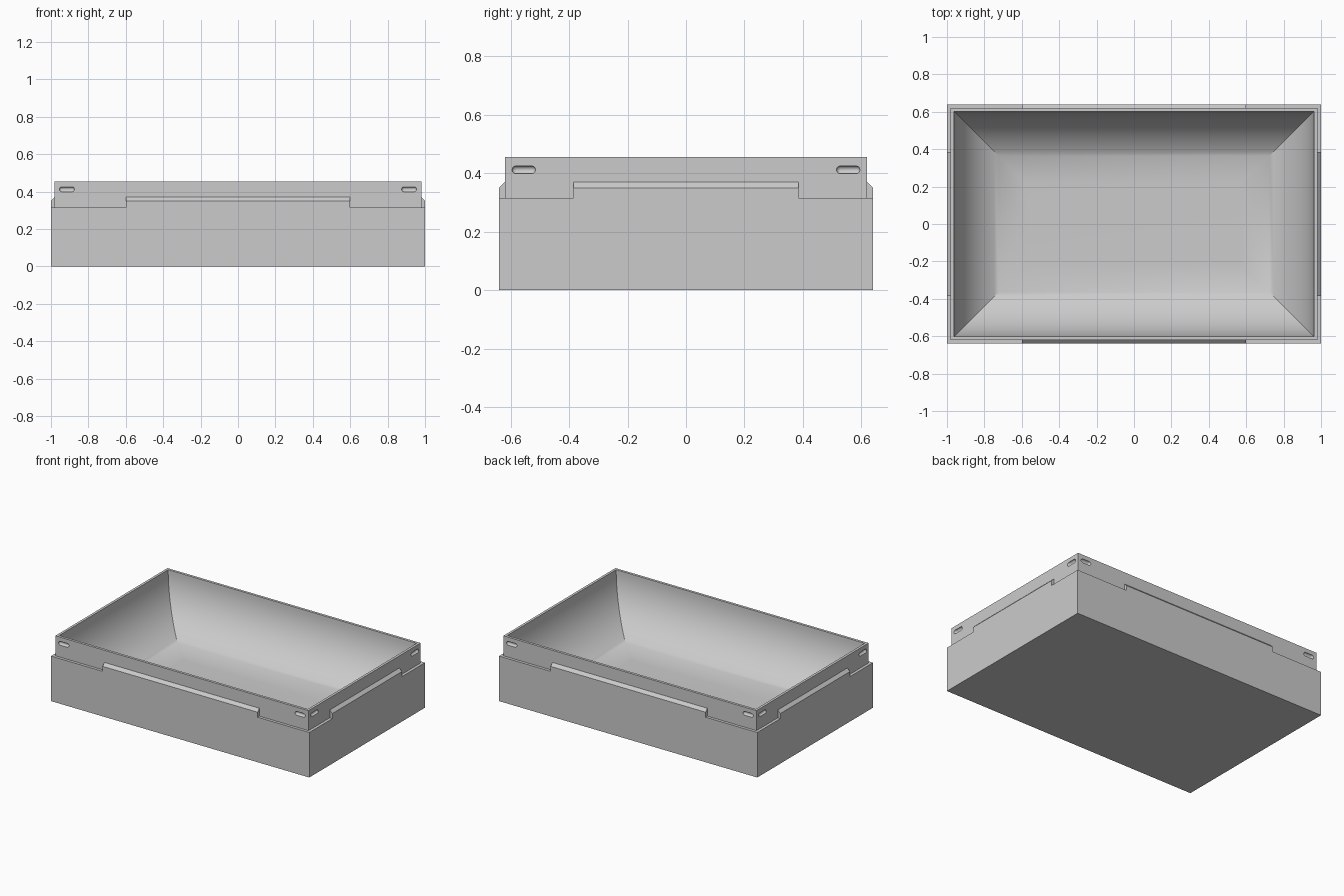
import bpy, bmesh, math
from mathutils import Matrix, Vector

if "Cube" in bpy.data.objects:
    bpy.data.objects.remove(bpy.data.objects["Cube"], do_unlink=True)

HX, HY = 1.0, 0.64            # half size of the base
LEDGE, TOP = 0.315, 0.455     # ledge and rim heights
STEP, WALL = 0.02, 0.018      # ledge width, rim thickness
RADIUS = 0.385                # cove radius of the basin

grey = bpy.data.materials.new("plain_grey")
grey.use_nodes = True
grey.diffuse_color = (0.6, 0.6, 0.6, 1)
grey.node_tree.nodes["Principled BSDF"].inputs["Base Color"].default_value = grey.diffuse_color


def make_object(name, bm):
    bmesh.ops.recalc_face_normals(bm, faces=bm.faces)
    mesh = bpy.data.meshes.new(name)
    bm.to_mesh(mesh)
    bm.free()
    mesh.materials.append(grey)
    obj = bpy.data.objects.new(name, mesh)
    bpy.context.collection.objects.link(obj)
    return obj


def loft(name, rings):
    """Closed solid through a list of point rings."""
    bm = bmesh.new()
    loops = [[bm.verts.new(p) for p in ring] for ring in rings]
    n = len(loops[0])
    for a, b in zip(loops, loops[1:]):
        for i in range(n):
            j = (i + 1) % n
            bm.faces.new((a[i], a[j], b[j], b[i]))
    bm.faces.new(loops[0])
    bm.faces.new(loops[-1])
    return make_object(name, bm)


def rectangle(inset, z):
    x, y = HX - inset, HY - inset
    return [(-x, -y, z), (x, -y, z), (x, y, z), (-x, y, z)]


# Tray body: stepped outside, mitred quarter-round basin inside
profile = [(0, 0), (0, LEDGE), (STEP, LEDGE), (STEP, TOP)]
SEGMENTS = 24
for i in range(SEGMENTS + 1):
    a = math.pi / 2 * i / SEGMENTS
    profile.append((STEP + WALL + RADIUS * (1 - math.cos(a)), TOP - RADIUS * math.sin(a)))
body = loft("tray_body", [rectangle(*p) for p in profile])

# Chamfered tabs standing on the ledge, one for each side
tab_section = [(0, LEDGE), (0, 0.35), (STEP, 0.37), (STEP, LEDGE)]
for side, turn, reach, half in (("front", 0, HY, 0.6), ("right", 1, HX, 0.385),
                                ("back", 2, HY, 0.6), ("left", 3, HX, 0.385)):
    spin = Matrix.Rotation(turn * math.pi / 2, 3, "Z")
    loft(side + "_tab", [[spin @ Vector((x, d - reach, z)) for d, z in tab_section]
                         for x in (-half, half)])


# Rounded slots near the corners of the rim
def slot_cutter(center, along):
    bm = bmesh.new()
    bmesh.ops.create_uvsphere(bm, u_segments=24, v_segments=12, radius=0.0135)
    for v in bm.verts:
        if abs(v.co.z) < 1e-5:
            v.co.z = 0
    # Stretch the ball into a capsule by pulling its two halves apart
    upper = [f for f in bm.faces if f.calc_center_median().z > 0]
    split = bmesh.ops.split(bm, geom=upper)["geom"]
    for v in {g for g in split if isinstance(g, bmesh.types.BMVert)}:
        v.co.z += 0.053
    rims = [e for e in bm.edges if e.is_boundary]
    bmesh.ops.bridge_loops(bm, edges=rims)
    bmesh.ops.translate(bm, verts=bm.verts, vec=(0, 0, -0.0265))
    turn = Matrix.Rotation(math.pi / 2, 4, "Y" if along == "x" else "X")
    bmesh.ops.transform(bm, matrix=Matrix.Translation(center) @ turn, verts=bm.verts)
    return make_object("slot_cutter", bm)


cutters = []
for sx in (-1, 1):
    for sy in (-1, 1):
        cutters.append(slot_cutter((sx * 0.915, sy * (HY - STEP), 0.412), "x"))
        cutters.append(slot_cutter((sx * (HX - STEP), sy * 0.555, 0.412), "y"))

bpy.context.view_layer.objects.active = body
for cutter in cutters:
    cutter.hide_render = True
    cut = body.modifiers.new("slot", "BOOLEAN")
    cut.operation, cut.solver, cut.object = "DIFFERENCE", "EXACT", cutter
    bpy.ops.object.modifier_apply(modifier=cut.name)
    bpy.data.objects.remove(cutter, do_unlink=True)

bpy.ops.object.select_all(action="DESELECT")
body.select_set(True)
bpy.ops.object.shade_smooth_by_angle(angle=math.radians(30))
